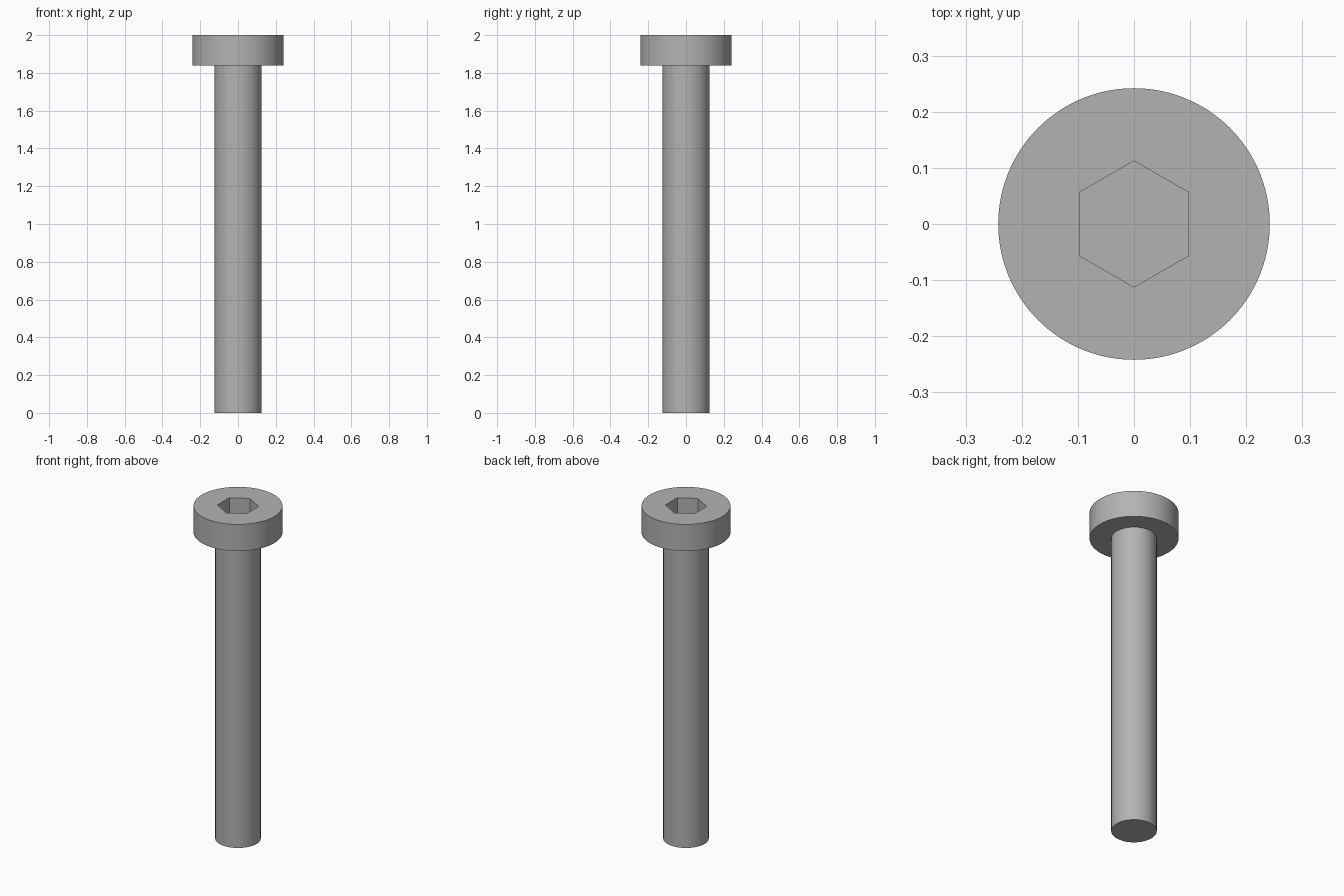
import bpy
import bmesh
from math import pi, sin, cos, radians

HEAD_R, SHANK_R, SOCKET_R = 0.242, 0.124, 0.1125
TOP, UNDERSIDE, SOCKET_FLOOR = 2.0, 1.84, 1.88
SEGMENTS = 96

cube = bpy.data.objects.get("Cube")
if cube:
    bpy.data.objects.remove(cube, do_unlink=True)

steel = bpy.data.materials.new("steel grey")
steel.use_nodes = True
GREY = (0.45, 0.45, 0.45, 1)
steel.diffuse_color = GREY
steel.node_tree.nodes["Principled BSDF"].inputs["Base Color"].default_value = GREY


def ring(bm, radius, z, sides=SEGMENTS):
    """Closed loop of edges; the first corner points along +y."""
    angles = [pi / 2 + 2 * pi * i / sides for i in range(sides)]
    verts = [bm.verts.new((radius * cos(a), radius * sin(a), z)) for a in angles]
    return [bm.edges.new((verts[i - 1], verts[i])) for i in range(sides)]


def bridge(bm, first, second):
    bmesh.ops.bridge_loops(bm, edges=first + second)


def cap(bm, edges):
    bmesh.ops.edgeloop_fill(bm, edges=edges)


def finish(bm, name):
    bmesh.ops.recalc_face_normals(bm, faces=bm.faces)
    mesh = bpy.data.meshes.new(name)
    bm.to_mesh(mesh)
    bm.free()
    mesh.materials.append(steel)
    obj = bpy.data.objects.new(name, mesh)
    bpy.context.collection.objects.link(obj)
    bpy.ops.object.select_all(action="DESELECT")
    obj.select_set(True)
    bpy.context.view_layer.objects.active = obj
    bpy.ops.object.shade_smooth_by_angle(angle=radians(30))


# Shank: plain rod, open where it meets the head
bm = bmesh.new()
bottom = ring(bm, SHANK_R, 0)
bridge(bm, bottom, ring(bm, SHANK_R, UNDERSIDE))
cap(bm, bottom)
finish(bm, "shank")

# Head: flat underside, round wall, top face around a hexagonal socket
bm = bmesh.new()
neck = ring(bm, SHANK_R, UNDERSIDE)
lower_rim = ring(bm, HEAD_R, UNDERSIDE)
upper_rim = ring(bm, HEAD_R, TOP)
socket_rim = ring(bm, SOCKET_R, TOP, 6)
socket_base = ring(bm, SOCKET_R, SOCKET_FLOOR, 6)
bridge(bm, neck, lower_rim)
bridge(bm, lower_rim, upper_rim)
bmesh.ops.triangle_fill(bm, edges=upper_rim + socket_rim, normal=(0, 0, 1))
bridge(bm, socket_rim, socket_base)
cap(bm, socket_base)
finish(bm, "head")
